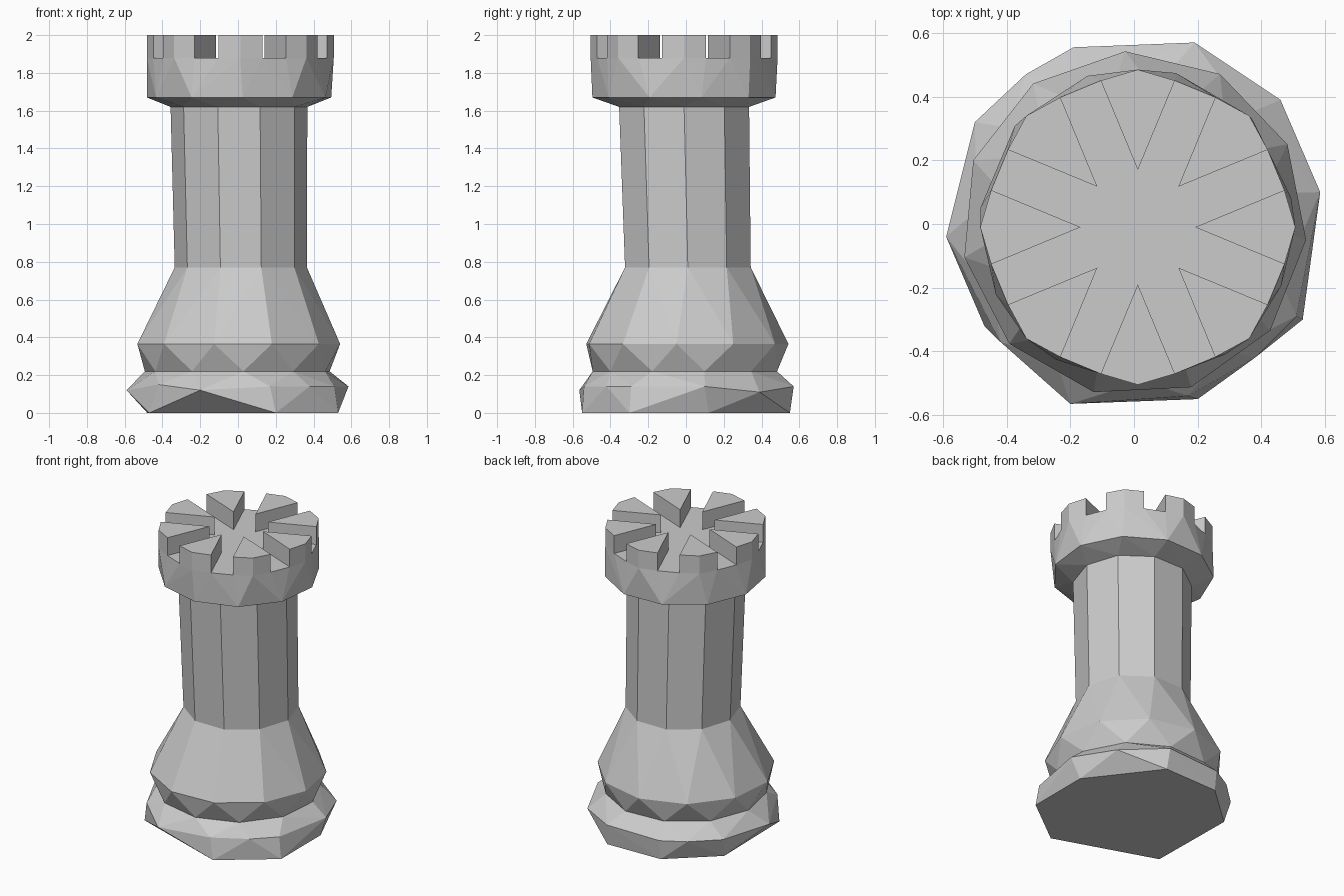
import bpy, bmesh
from math import sin, cos, radians, pi

if "Cube" in bpy.data.objects:
    bpy.data.objects.remove(bpy.data.objects["Cube"])


def ring(n, r, z, off=0, cx=0.0, cy=0.0):
    return [(cx + r * cos(radians(off) + 2 * pi * i / n),
             cy + r * sin(radians(off) + 2 * pi * i / n), z) for i in range(n)]


def finish(bm, name):
    me = bpy.data.meshes.new(name)
    bm.to_mesh(me)
    bm.free()
    ob = bpy.data.objects.new(name, me)
    bpy.context.collection.objects.link(ob)
    return ob


def facet_band(points, open_z=()):
    """Faceted convex skin over the rings, left open at the hidden joints."""
    bm = bmesh.new()
    for p in points:
        bm.verts.new(p)
    bmesh.ops.convex_hull(bm, input=bm.verts[:])
    bmesh.ops.delete(bm, geom=[v for v in bm.verts if not v.link_faces], context='VERTS')
    caps = [f for f in bm.faces
            if any(all(abs(v.co.z - z) < 1e-4 for v in f.verts) for z in open_z)]
    bmesh.ops.delete(bm, geom=caps, context='FACES')
    bmesh.ops.recalc_face_normals(bm, faces=bm.faces[:])
    return bm


# Shared joint rings
waist = ring(11, 0.495, 0.22, -54)
neck = ring(10, 0.35, 0.77, -36, 0.015, 0.01)
throat = ring(10, 0.362, 1.62, -36, 0.005, -0.01)

# Foot
foot_bottom = [(x, y, 0) for x, y in (
    (0.53, -0.30), (0.20, -0.55), (-0.47, -0.32), (-0.48, 0.28),
    (-0.19, 0.54), (0.20, 0.55), (0.53, 0.12))]
foot_rim = [(0.19, 0.57, 0.14), (0.46, 0.39, 0.11), (0.585, 0.10, 0.14),
            (0.51, -0.29, 0.14), (0.38, -0.42, 0.14), (0.17, -0.54, 0.14),
            (-0.20, -0.565, 0.12), (-0.42, -0.37, 0.15), (-0.59, -0.04, 0.12),
            (-0.50, 0.32, 0.13), (-0.34, 0.47, 0.13), (-0.19, 0.555, 0.13)]
finish(facet_band(foot_bottom + foot_rim + waist, (0.22,)), "foot")

# Flared lower body
finish(facet_band(waist + ring(11, 0.543, 0.365, -38) + neck, (0.22, 0.77)), "flared_body")

# Column
finish(facet_band(neck + throat, (0.77, 1.62)), "column")

# Crown plan: eight wedge merlons left between radial slots
FLOOR, TOP = 1.88, 2.0
CX, CY = 0.012, -0.01


def polar(r, a):
    return (CX + r * cos(a), CY + r * sin(a))


half = radians(14.2)
wedges = [[polar(0.18, a), polar(0.475, a - half), polar(0.495, a), polar(0.475, a + half)]
          for a in (k * pi / 4 for k in range(8))]

# Crown wall with its star-shaped floor
rim = [(x, y, FLOOR) for w in wedges for x, y in w[1:]]
bm = facet_band(throat + ring(11, 0.493, 1.67, 10, 0.008, -0.003) + rim, (1.62, FLOOR))
star = []
for w in wedges:
    star += [w[1], w[0], w[3]]
bm.faces.new([bm.verts.new((x, y, FLOOR)) for x, y in star])

# Merlons
for w in wedges:
    low = [bm.verts.new((x, y, FLOOR)) for x, y in w]
    high = [bm.verts.new((x, y, TOP)) for x, y in w]
    bm.faces.new(high)
    for i in range(4):
        j = (i + 1) % 4
        bm.faces.new((low[i], low[j], high[j], high[i]))
bmesh.ops.remove_doubles(bm, verts=bm.verts[:], dist=1e-4)
bmesh.ops.recalc_face_normals(bm, faces=bm.faces[:])
finish(bm, "battlement_crown")
